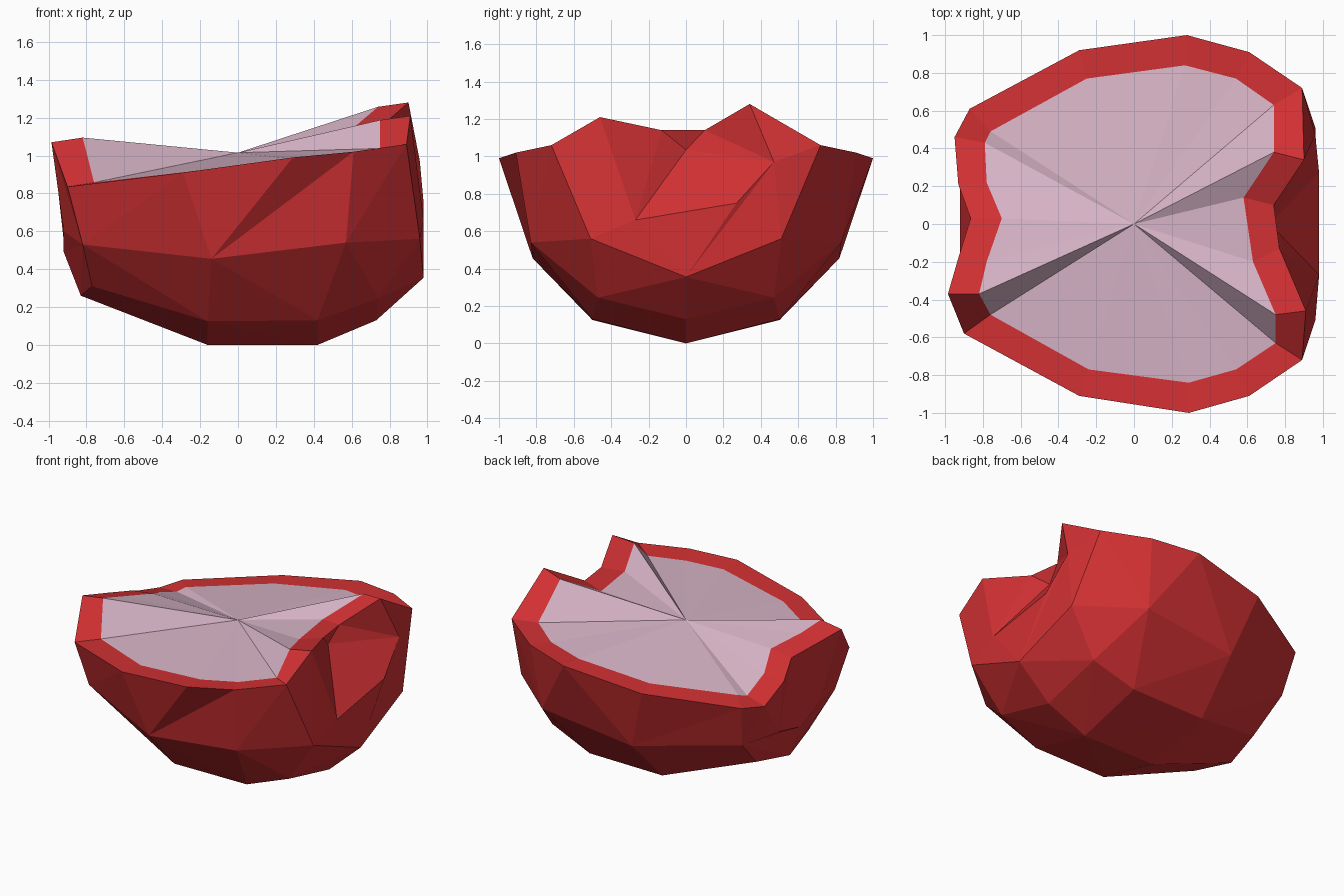
import bpy, bmesh, math
from mathutils import Vector

if "Cube" in bpy.data.objects:
    bpy.data.objects.remove(bpy.data.objects["Cube"])


def material(name, rgb):
    m = bpy.data.materials.new(name)
    m.diffuse_color = (*rgb, 1)
    m.use_nodes = True
    m.node_tree.nodes["Principled BSDF"].inputs["Base Color"].default_value = m.diffuse_color
    return m


skin = material("red skin", (0.64, 0.03, 0.033))
flesh = material("pale pink flesh", (0.69, 0.46, 0.57))

# Outer rim of the cut, anticlockwise from the notch on the right
rim_pts = [
    (.74, .10, 1.14), (.90, .34, 1.28), (.89, .72, 1.06), (.61, .91, 1.02),
    (.28, 1.0, .99), (-.29, .92, .91), (-.87, .61, .84), (-.95, .46, .82),
    (-.93, .21, .90), (-.865, .03, .985), (-.93, -.18, 1.03),
    (-.985, -.37, 1.07), (-.90, -.58, .835), (-.29, -.91, .91),
    (.29, -1.0, .99), (.61, -.91, 1.02), (.89, -.72, 1.06),
    (.91, -.46, 1.21), (.77, -.13, 1.14)]
# Inner edge of the skin, same order
inner_xy = [
    (.58, .14), (.74, .38), (.74, .63), (.54, .77), (.27, .84), (-.25, .77),
    (-.76, .49), (-.79, .43), (-.78, .22), (-.70, .03), (-.78, -.20),
    (-.82, -.37), (-.76, -.48), (-.24, -.77), (.29, -.84), (.54, -.77),
    (.75, -.63), (.75, -.48), (.63, -.20)]
# Bowl: widest ring and the points below it (one side, mirrored in y)
belt_half = [(.98, 0, .355), (.96, .51, .56), (.57, .83, .54),
             (-.14, .82, .455), (-.82, .53, .53), (-.92, 0, .49)]
base_half = [(.42, 0, 0), (-.16, 0, 0), (.73, 0, .13), (-.83, 0, .26),
             (.42, .5, .13), (-.16, .5, .125), (.74, .47, .245),
             (-.77, .30, .31)]


def mirrored(pts):
    return pts + [(x, -y, z) for x, y, z in pts if y]


def angle(v):
    return math.atan2(v.co.y, v.co.x)


bm = bmesh.new()


def verts(pts):
    return [bm.verts.new(p) for p in pts]


# Rounded bottom: hull of the belt and base, with the hull's lid removed
belt = verts(mirrored(belt_half))
base = verts(mirrored(base_half))
bmesh.ops.convex_hull(bm, input=belt + base)
lid = [f for f in bm.faces if all(v in belt for v in f.verts)]
bmesh.ops.delete(bm, geom=lid, context='FACES_ONLY')
lid_edges = [e for e in bm.edges if not e.link_faces]
bmesh.ops.delete(bm, geom=lid_edges, context='EDGES')

# Notch corners on the right and left
rim = verts(rim_pts)
apex, s, r, q, t1, t2 = verts([
    (.72, 0, 1.035), (.98, -.27, .66), (.98, .27, .75), (.96, .47, .97),
    (-.92, .25, .55), (-.92, -.23, .60)])

# Side wall: zip the belt to the rim, dipping below both notches
lower = sorted(belt, key=angle)
upper = sorted(rim[2:8] + rim[11:18] + [s, r, q, t1, t2], key=angle)


def turn(loop, i):
    return angle(loop[i % len(loop)]) + 2 * math.pi * (i // len(loop))


i = j = 0
while i < len(lower) or j < len(upper):
    a, b = lower[i % len(lower)], upper[j % len(upper)]
    if j == len(upper) or (i < len(lower) and turn(lower, i + 1) < turn(upper, j + 1)):
        i += 1
        c = lower[i % len(lower)]
    else:
        j += 1
        c = upper[j % len(upper)]
    bm.faces.new((a, c, b))

# Notch walls
for tri in [(rim[0], rim[18], apex), (rim[18], rim[17], s), (rim[18], s, apex),
            (apex, s, r), (apex, r, q), (rim[0], apex, q), (rim[0], q, rim[1]),
            (rim[1], q, rim[2]),
            (rim[7], rim[8], t1), (rim[8], rim[9], t1), (rim[9], t2, t1),
            (rim[9], rim[10], t2), (rim[10], rim[11], t2)]:
    bm.faces.new(tri)

# Skin edge band and flesh fan
inner = verts([(x, y, p[2] - .025 * p[0]) for (x, y), p in zip(inner_xy, rim_pts)])
core = bm.verts.new((0, 0, 1.015))
n = len(rim)
for k in range(n):
    m = (k + 1) % n
    bm.faces.new((rim[k], rim[m], inner[m], inner[k]))
    bm.faces.new((inner[k], inner[m], core)).material_index = 1

bmesh.ops.recalc_face_normals(bm, faces=bm.faces)
mesh = bpy.data.meshes.new("cut_fruit_half")
bm.to_mesh(mesh)
bm.free()
mesh.materials.append(skin)
mesh.materials.append(flesh)
bpy.context.collection.objects.link(bpy.data.objects.new("cut_fruit_half", mesh))
